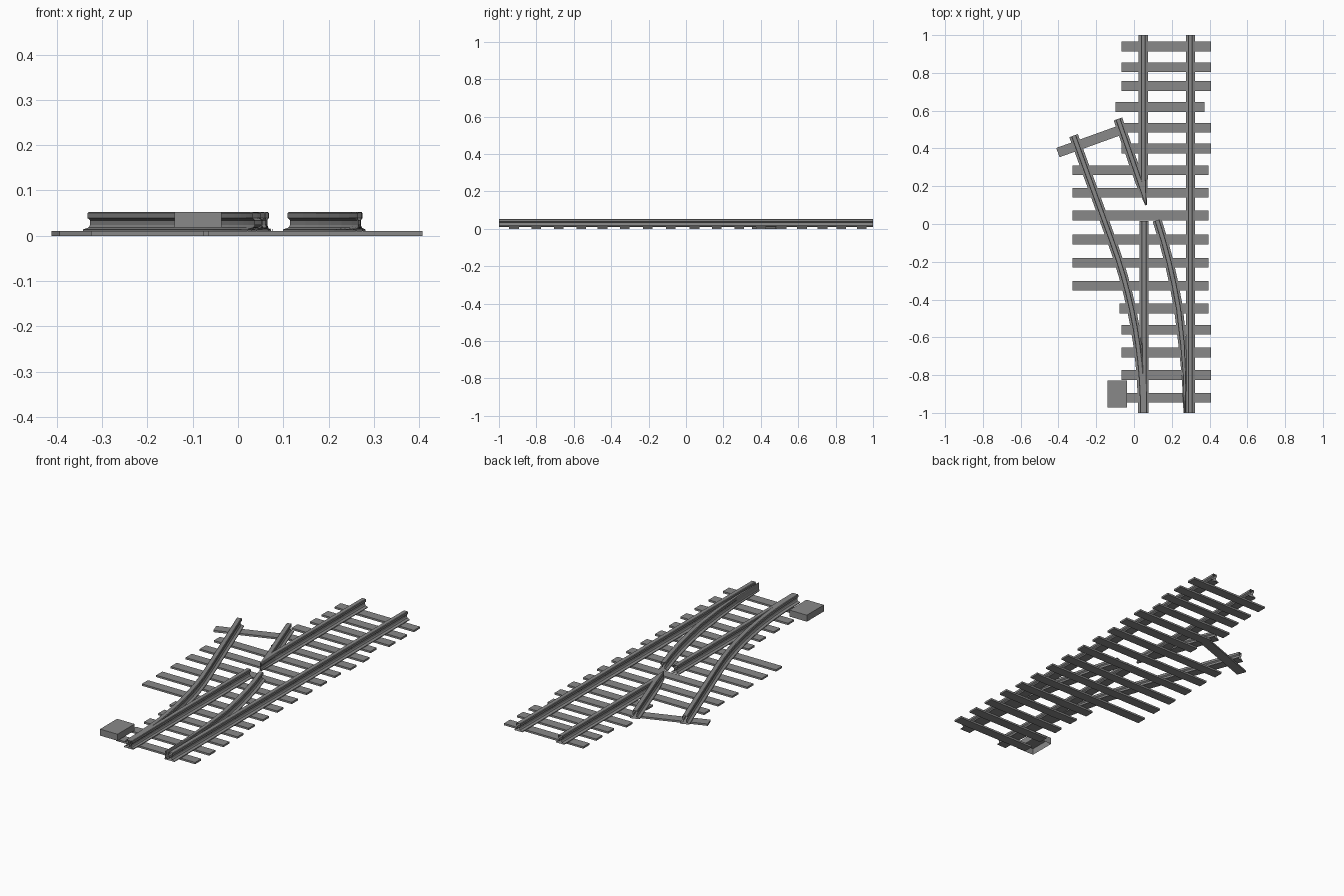
import bpy, bmesh, math
from mathutils import Vector

cube = bpy.data.objects.get("Cube")
if cube:
    bpy.data.objects.remove(cube, do_unlink=True)

steel = bpy.data.materials.new("plain grey")
steel.use_nodes = True
GREY = (0.25, 0.25, 0.25, 1)
steel.diffuse_color = GREY
steel.node_tree.nodes["Principled BSDF"].inputs["Base Color"].default_value = GREY

# Half of the rail cross-section: foot, web, head (offset, height)
HALF = [(0.024, 0.010), (0.024, 0.014), (0.011, 0.018), (0.007, 0.024), (0.007, 0.034),
        (0.013, 0.039), (0.013, 0.050), (0.010, 0.053)]
PROFILE = HALF + [(-o, z) for o, z in reversed(HALF)]


def finish(bm, name):
    bmesh.ops.recalc_face_normals(bm, faces=bm.faces)
    mesh = bpy.data.meshes.new(name)
    bm.to_mesh(mesh)
    bm.free()
    mesh.materials.append(steel)
    obj = bpy.data.objects.new(name, mesh)
    bpy.context.collection.objects.link(obj)
    return obj


def rail(name, path, widths=None):
    """Sweep the open-ended rail section along a ground path."""
    pts = [Vector(p) for p in path]
    widths = widths or [1] * len(pts)
    bm = bmesh.new()
    rings = []
    for i, p in enumerate(pts):
        t = (pts[min(i + 1, len(pts) - 1)] - pts[max(i - 1, 0)]).normalized()
        side = Vector((t.y, -t.x))
        rings.append([bm.verts.new((*(p + side * o * widths[i]), z)) for o, z in PROFILE])
    n = len(PROFILE)
    for a, b in zip(rings, rings[1:]):
        for k in range(n):
            bm.faces.new((a[k], a[(k + 1) % n], b[(k + 1) % n], b[k]))
    return finish(bm, name)


def box(name, start, end, width, z0, z1, open_bottom=False):
    """Box whose centre line runs from start to end."""
    a, b = Vector(start), Vector(end)
    d = (b - a).normalized()
    side = Vector((-d.y, d.x)) * width / 2
    bm = bmesh.new()
    low = [bm.verts.new((*p, z0)) for p in (a - side, b - side, b + side, a + side)]
    base = bm.faces.new(low)
    top = bmesh.ops.extrude_face_region(bm, geom=[base], use_keep_orig=True)["geom"]
    bmesh.ops.translate(bm, verts=[v for v in top if isinstance(v, bmesh.types.BMVert)],
                        vec=(0, 0, z1 - z0))
    bmesh.ops.recalc_face_normals(bm, faces=bm.faces)
    if open_bottom:
        bmesh.ops.delete(bm, geom=[f for f in bm.faces if f.normal.z < -0.9], context='FACES')
    return finish(bm, name)


# Sleepers: groups sharing one span in x
groups = [
    (-0.065, 0.407, [0.94, 0.83, 0.73, 0.51, 0.40, -0.56, -0.68, -0.80, -0.92]),
    (-0.098, 0.373, [0.62]),
    (-0.325, 0.395, [0.285, 0.165, 0.045, -0.082, -0.205, -0.327]),
    (-0.077, 0.395, [-0.447]),
]
for x0, x1, rows in groups:
    for y in rows:
        box("sleeper", (x0, y), (x1, y), 0.052, 0, 0.01)
box("angled_sleeper", (-0.403, 0.378), (-0.055, 0.503), 0.052, 0, 0.01)

# Straight running rails
rail("outer_straight_rail", [(0.298, -1), (0.298, 1)])
rail("upper_straight_rail", [(0.049, 1), (0.049, 0.24), (0.063, 0.1)], [1, 1, 0.2])
rail("straight_switch_blade", [(0.053, 0.015), (0.053, -0.6), (0.059, -1)], [1, 1, 0.7])

# Curved outer rail: arc followed by a straight run
radius, turn, steps = 2.63, math.radians(20), 10
arc = []
for i in range(steps + 1):
    a = turn * i / steps
    arc.append((0.045 - radius * (1 - math.cos(a)), -1 + radius * math.sin(a)))
rail("curved_outer_rail", arc + [(-0.32, 0.468)])

# Curved switch blade, thinning toward its tip
rail("curved_switch_blade",
     [(0.268, -1), (0.267, -0.8), (0.257, -0.64), (0.236, -0.45), (0.212, -0.32),
      (0.185, -0.2), (0.156, -0.09), (0.122, 0.02)],
     [0.25, 0.6, 0.9, 1, 1, 1, 1, 1])

# Diverging rail meeting the straight one at a point
rail("diverging_rail", [(-0.085, 0.556), (0.032, 0.22), (0.064, 0.1)], [1, 1, 0.2])

# Switch motor housing
box("switch_motor_box", (-0.14, -0.9), (-0.036, -0.9), 0.145, 0.018, 0.053, open_bottom=True)
